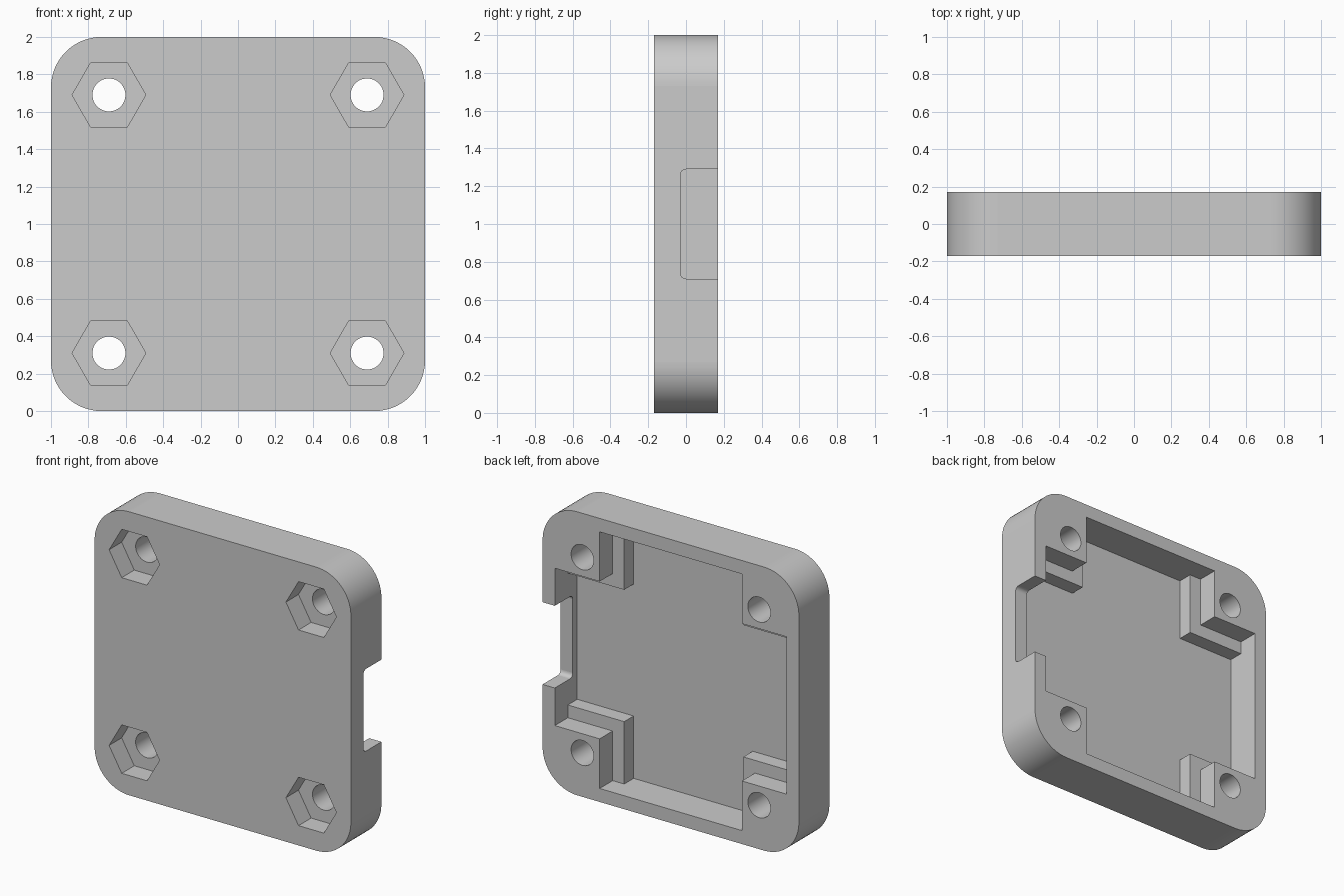
import bpy, bmesh, math

cube = bpy.data.objects.get("Cube")
if cube:
    bpy.data.objects.remove(cube, do_unlink=True)

HALF_Y = 0.17        # half of the plate thickness
HOLE = 0.69          # screw hole offset from the centre
POCKET = 0.905       # half size of the cavity
STEP_Y = 0.025       # level of the corner ledges
FLOOR_Y = -0.08      # level of the cavity floor


def prism(name, outline, start, end, axis="Y"):
    """Extrude a closed outline: (x, z) along Y, or (y, z) along X."""
    bm = bmesh.new()
    rings = []
    for d in (start, end):
        rings.append([bm.verts.new((u, d, v) if axis == "Y" else (d, u, v))
                      for u, v in outline])
    bm.faces.new(rings[0])
    bm.faces.new(rings[1])
    n = len(outline)
    for i in range(n):
        j = (i + 1) % n
        bm.faces.new((rings[0][i], rings[0][j], rings[1][j], rings[1][i]))
    bmesh.ops.recalc_face_normals(bm, faces=bm.faces)
    mesh = bpy.data.meshes.new(name)
    bm.to_mesh(mesh)
    bm.free()
    obj = bpy.data.objects.new(name, mesh)
    bpy.context.collection.objects.link(obj)
    return obj


def ring(cx, cz, radius, sides):
    return [(cx + radius * math.cos(math.tau * i / sides),
             cz + radius * math.sin(math.tau * i / sides)) for i in range(sides)]


def rounded_rect(cx, cz, hx, hz, r, segments):
    points = []
    for k, (sx, sz) in enumerate(((1, 1), (-1, 1), (-1, -1), (1, -1))):
        for i in range(segments + 1):
            a = math.pi / 2 * (k + i / segments)
            points.append((cx + sx * (hx - r) + r * math.cos(a),
                           cz + sz * (hz - r) + r * math.sin(a)))
    return points


def plus_outline(a, b):
    """Square of half size a with its corners notched back to b."""
    points = []
    for sx, sz in ((1, 1), (-1, 1), (-1, -1), (1, -1)):
        corner = [(sx * a, 1 + sz * b), (sx * b, 1 + sz * b), (sx * b, 1 + sz * a)]
        points += corner if sx * sz > 0 else corner[::-1]
    return points


def cut(target, cutter):
    """Subtract the cutter from the target and discard it."""
    cutter.hide_render = True
    mod = target.modifiers.new("cut", "BOOLEAN")
    mod.operation = "DIFFERENCE"
    mod.solver = "EXACT"
    mod.object = cutter
    bpy.context.view_layer.update()
    graph = bpy.context.evaluated_depsgraph_get()
    mesh = bpy.data.meshes.new_from_object(target.evaluated_get(graph))
    target.modifiers.clear()
    target.data = mesh
    bpy.data.objects.remove(cutter, do_unlink=True)


# Rounded plate
body = prism("case_half", rounded_rect(0, 1, 1, 1, 0.27, 16), -HALF_Y, HALF_Y)

# Cavity: deep floor, then the wider level that leaves the corner ledges
cut(body, prism("deep_cutter", plus_outline(POCKET, 0.465), FLOOR_Y, 0.4))
cut(body, prism("ledge_cutter", plus_outline(POCKET, 0.555), STEP_Y, 0.5))

# Port opening in the left wall
cut(body, prism("port_cutter", rounded_rect(0.2, 1, 0.23, 0.29, 0.03, 6),
                0.8, 1.2, axis="X"))

# Screw holes with hexagonal nut recesses in the front
for sx in (-1, 1):
    for sz in (-1, 1):
        cx, cz = sx * HOLE, 1 + sz * HOLE
        cut(body, prism("nut_cutter", ring(cx, cz, 0.197, 6), -0.4, -HALF_Y + 0.14))
        cut(body, prism("hole_cutter", ring(cx, cz, 0.088, 48), -0.5, 0.5))

# Grey plastic
grey = bpy.data.materials.new("grey_plastic")
grey.use_nodes = True
colour = (0.6, 0.6, 0.6, 1)
grey.diffuse_color = colour
grey.node_tree.nodes["Principled BSDF"].inputs["Base Color"].default_value = colour
body.data.materials.clear()
body.data.materials.append(grey)

# Smooth the round walls, keep the flat faces flat
bpy.ops.object.select_all(action="DESELECT")
body.select_set(True)
bpy.context.view_layer.objects.active = body
bpy.ops.object.shade_smooth_by_angle(angle=math.radians(30))
for face in body.data.polygons:
    face.material_index = 0
    if max(abs(c) for c in face.normal) > 0.9995:
        face.use_smooth = False
